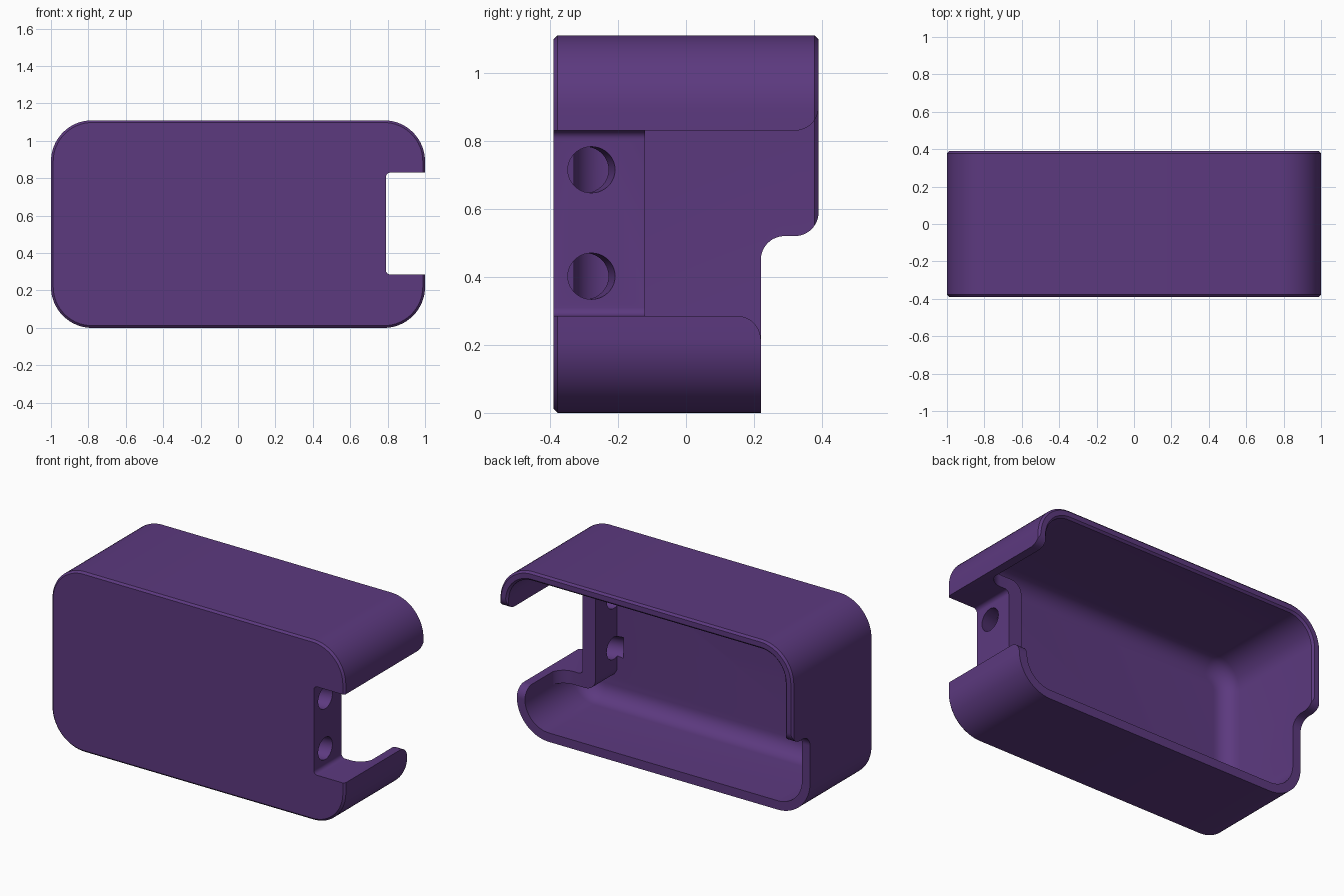
import bpy, bmesh, math
from mathutils import Vector

if "Cube" in bpy.data.objects:
    bpy.data.objects.remove(bpy.data.objects["Cube"])

W, H, R = 1.0, 1.11, 0.22       # half width, height, corner radius
FRONT, BACK = -0.39, 0.39
WALL = 0.055

purple = bpy.data.materials.new("purple_plastic")
purple.diffuse_color = (0.107, 0.041, 0.212, 1)
purple.use_nodes = True
purple.node_tree.nodes["Principled BSDF"].inputs["Base Color"].default_value = purple.diffuse_color


def make(name, bm):
    bmesh.ops.recalc_face_normals(bm, faces=bm.faces)
    me = bpy.data.meshes.new(name)
    bm.to_mesh(me)
    bm.free()
    me.materials.append(purple)
    ob = bpy.data.objects.new(name, me)
    bpy.context.collection.objects.link(ob)
    return ob


def arc(cx, cy, r, a0, a1, n=12):
    return [(cx + r * math.cos(math.radians(a0 + (a1 - a0) * i / n)),
             cy + r * math.sin(math.radians(a0 + (a1 - a0) * i / n))) for i in range(n + 1)]


def rounded_loft(name, rings):
    """Rounded rectangle in xz, skinned through (y, inset) rings."""
    bm = bmesh.new()
    loops = []
    for y, inset in rings:
        pts = []
        for cx, cz, a in ((W - R, H - R, 0), (R - W, H - R, 90), (R - W, R, 180), (W - R, R, 270)):
            pts += arc(cx, cz, R - inset, a, a + 90, 16)
        loops.append([bm.verts.new((x, y, z)) for x, z in pts])
    for a, b in zip(loops, loops[1:]):
        for i in range(len(a)):
            j = (i + 1) % len(a)
            bm.faces.new((a[i], a[j], b[j], b[i]))
    bm.faces.new(loops[0])
    bm.faces.new(loops[-1])
    return make(name, bm)


def prism(name, pts, axis, lo, hi):
    """Extrude a 2D outline along the given axis from lo to hi."""
    def place(p, d):
        v = list(p)
        v.insert(axis, d)
        return v
    bm = bmesh.new()
    face = bm.faces.new([bm.verts.new(place(p, lo)) for p in pts])
    out = bmesh.ops.extrude_face_region(bm, geom=[face])
    step = Vector(place((0, 0), hi - lo))
    bmesh.ops.translate(bm, vec=step, verts=[g for g in out["geom"] if isinstance(g, bmesh.types.BMVert)])
    return make(name, bm)


def combine(target, tool, operation):
    mod = target.modifiers.new("combine", 'BOOLEAN')
    mod.operation, mod.object, mod.solver = operation, tool, 'EXACT'
    bpy.context.view_layer.objects.active = target
    bpy.ops.object.modifier_apply(modifier=mod.name)
    bpy.data.objects.remove(tool, do_unlink=True)


# Outer shell with small chamfers at front and back
case = rounded_loft("case", [(FRONT, 0.012), (FRONT + 0.012, 0), (BACK - 0.012, 0), (BACK, 0.012)])

# Hollow interior, open at the back, with a wide fillet around the floor
floor = FRONT + 0.06
fillet = [(floor + 0.1 * (1 - math.cos(t)), WALL + 0.1 * (1 - math.sin(t)))
          for t in (math.pi / 2 * i / 8 for i in range(9))]
cavity = rounded_loft("cavity", fillet + [(BACK - 0.012, WALL), (BACK + 0.002, WALL - 0.014), (0.6, WALL - 0.014)])
combine(case, cavity, 'DIFFERENCE')

# Raised block around the side notch, blending into the side wall
block_pts = ([(0.70, -0.36), (0.98, -0.36), (0.98, -0.02)]
             + arc(0.85, -0.02, 0.1, 0, -90) + [(0.70, -0.12)])
block = prism("notch_block", block_pts, 2, 0.205, 0.905)
bm = bmesh.new()
bm.from_mesh(block.data)
corners = [e for e in bm.edges if all(abs(v.co.x - 0.70) < 1e-4 for v in e.verts)
           and abs(e.verts[0].co.y - e.verts[1].co.y) > 0.1]
bmesh.ops.bevel(bm, geom=corners, offset=0.07, segments=6, profile=0.5, affect='EDGES')
bm.to_mesh(block.data)
bm.free()
combine(case, block, 'UNION')

# Side notch
notch = [(1.2, 0.285)] + arc(0.815, 0.31, 0.025, 270, 180, 6) + arc(0.815, 0.805, 0.025, 180, 90, 6) + [(1.2, 0.83)]
combine(case, prism("notch", notch, 1, -0.6, 0.6), 'DIFFERENCE')

# Stepped back rim
step = ([(0.22, -0.2)] + arc(0.29, 0.45, 0.07, 180, 90) + arc(0.32, 0.59, 0.07, 270, 360)
        + [(0.6, 0.59), (0.6, -0.2)])
combine(case, prism("rim_step", step, 0, -1.3, 1.3), 'DIFFERENCE')

# Rounded tips of the two hooks beside the notch
upper = arc(0.32, 0.90, 0.07, 270, 360) + [(0.5, 0.90), (0.5, 0.78), (0.32, 0.78)]
combine(case, prism("upper_tip", upper, 0, 0.85, 1.3), 'DIFFERENCE')
lower = arc(0.15, 0.215, 0.07, 90, 0) + [(0.3, 0.215), (0.3, 0.33), (0.15, 0.33)]
combine(case, prism("lower_tip", lower, 0, 0.85, 1.3), 'DIFFERENCE')

# Two slanted cable holes through the notch wall
for z in (0.715, 0.402):
    bpy.ops.mesh.primitive_cylinder_add(vertices=40, radius=0.068, depth=0.28, location=(0.79, -0.278, z))
    hole = bpy.context.object
    hole.rotation_euler = (0, math.pi / 2, math.radians(12))
    bpy.context.view_layer.update()
    combine(case, hole, 'DIFFERENCE')

# Smooth rounded surfaces, keep crisp edges
bpy.ops.object.select_all(action='DESELECT')
case.select_set(True)
bpy.context.view_layer.objects.active = case
case.data.materials.clear()
case.data.materials.append(purple)
for p in case.data.polygons:
    p.material_index = 0
bpy.ops.object.shade_smooth_by_angle(angle=math.radians(30))
